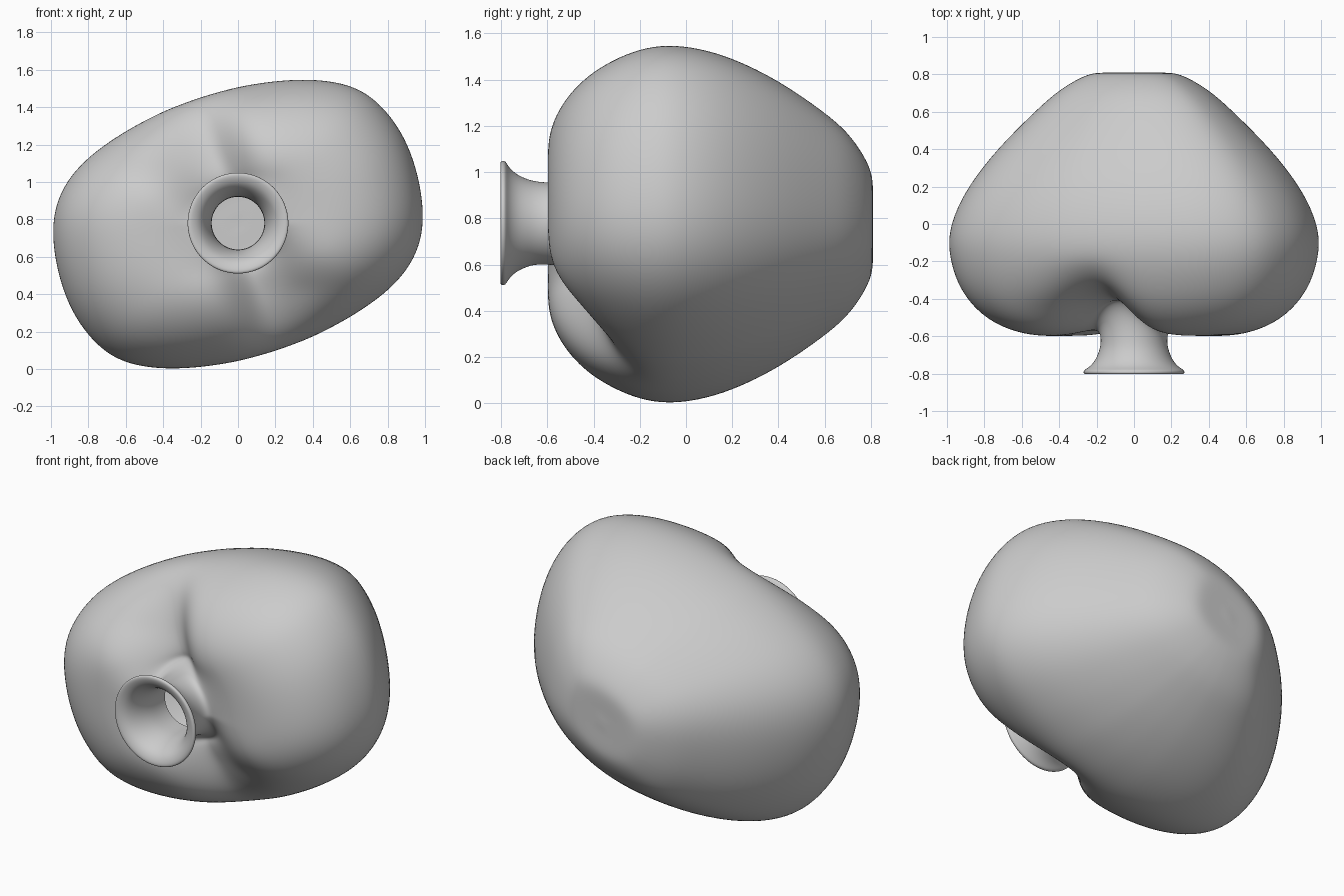
import bpy, bmesh, math

if "Cube" in bpy.data.objects:
    bpy.data.objects.remove(bpy.data.objects["Cube"])

N = 64
ZC = 0.775

# Upper half of the front outline (the lower half is the same turned by 180 degrees)
HALF = [(1, .03), (.985, .16), (.95, .325), (.88, .495), (.8, .605), (.7, .7), (.6, .75),
        (.4, .777), (.2, .767), (0, .735), (-.2, .68), (-.4, .605), (-.6, .5),
        (-.8, .365), (-.93, .225), (-.98, .1)]
OUT = HALF + [(-x, -z) for x, z in HALF]


def outline(angle):
    """Radius of the outline at an angle, found by crossing its segments."""
    c, s = math.cos(angle), math.sin(angle)
    for (x0, z0), (x1, z1) in zip(OUT, OUT[1:] + OUT[:1]):
        dx, dz = x1 - x0, z1 - z0
        den = c * dz - s * dx
        if den > 1e-9:
            r = (x0 * dz - z0 * dx) / den
            t = (x0 * s - z0 * c) / den
            if r > 0 and -1e-6 <= t <= 1 + 1e-6:
                return r
    return 1.0


ANG = [2 * math.pi * i / N for i in range(N)]
RAD = [outline(a) for a in ANG]
RAD = [(RAD[i - 1] + 2 * RAD[i] + RAD[(i + 1) % N]) / 4 for i in range(N)]


def groove(x, z, fade):
    """Slanted hollow between the two front lobes, wide on one flank."""
    d = x + 0.36 * z
    t = max(-1, min(1, z / 0.35))
    wide = max(0, -t if d > 0 else t)
    sigma = 0.17 + 0.17 * wide
    return (0.14 + 0.07 * abs(t)) * math.exp(-(d / sigma) ** 2) * fade


# Body sections: y, x scale, z scale
BACK = [(.808, .07, .09), (.81, .17, .2), (.805, .235, .285), (.77, .315, .385), (.7, .425, .515),
        (.6, .535, .625), (.4, .74, .805), (.2, .895, .93), (.05, .97, .985), (-.08, 1.003, 1.003)]
FRONT = [(-.2, .988, .98), (-.32, .95, .915), (-.42, .885, .835), (-.5, .8, .735),
         (-.555, .7, .63), (-.588, .59, .53), (-.6, .48, .44), (-.598, .36, .37)]
rings = []
for y, sx, sz in BACK + FRONT:
    ring = []
    for a, r in zip(ANG, RAD):
        x, z = r * math.cos(a) * sx, r * math.sin(a) * sz
        dy = groove(x, z, 1 - sz ** 5) if y < -.1 else 0
        ring.append((x, y + dy, z + ZC))
    rings.append(ring)

# Neck root blending out of the hollow
for rad, k in ((.235, 0), (.195, .22), (.178, .6)):
    ring = []
    for a in ANG:
        x, z = rad * math.cos(a), rad * math.sin(a)
        yb = -.585 + groove(x, z, 1)
        ring.append((x, yb * (1 - k) - .63 * k, z + ZC))
    rings.append(ring)

# Flared neck, rolled lip and inner wall: y, radius
NECK = [(-.645, .177), (-.69, .19), (-.73, .208), (-.762, .235), (-.778, .262), (-.786, .27),
        (-.798, .27), (-.804, .262), (-.803, .245), (-.79, .215), (-.765, .19),
        (-.72, .165), (-.66, .147), (-.6, .141), (-.5, .141)]
for y, r in NECK:
    rings.append([(r * math.cos(a), y, r * math.sin(a) + ZC + .005) for a in ANG])

# Skin all rings into one surface
bm = bmesh.new()
vr = [[bm.verts.new(p) for p in ring] for ring in rings]
for a, b in zip(vr, vr[1:]):
    for i in range(N):
        j = (i + 1) % N
        bm.faces.new((a[i], a[j], b[j], b[i]))
tip = bm.verts.new((0, .81, ZC))
for i in range(N):
    bm.faces.new((tip, vr[0][(i + 1) % N], vr[0][i]))
bmesh.ops.recalc_face_normals(bm, faces=bm.faces)
# Outward normals: the back cap must face +y
bm.normal_update()
if tip.link_faces[0].normal.y < 0:
    bmesh.ops.reverse_faces(bm, faces=bm.faces)
for f in bm.faces:
    f.smooth = True
mesh = bpy.data.meshes.new("hollow_body_with_neck")
bm.to_mesh(mesh)
bm.free()
body = bpy.data.objects.new("hollow_body_with_neck", mesh)
bpy.context.collection.objects.link(body)
sub = body.modifiers.new("smooth", 'SUBSURF')
sub.levels = sub.render_levels = 2
